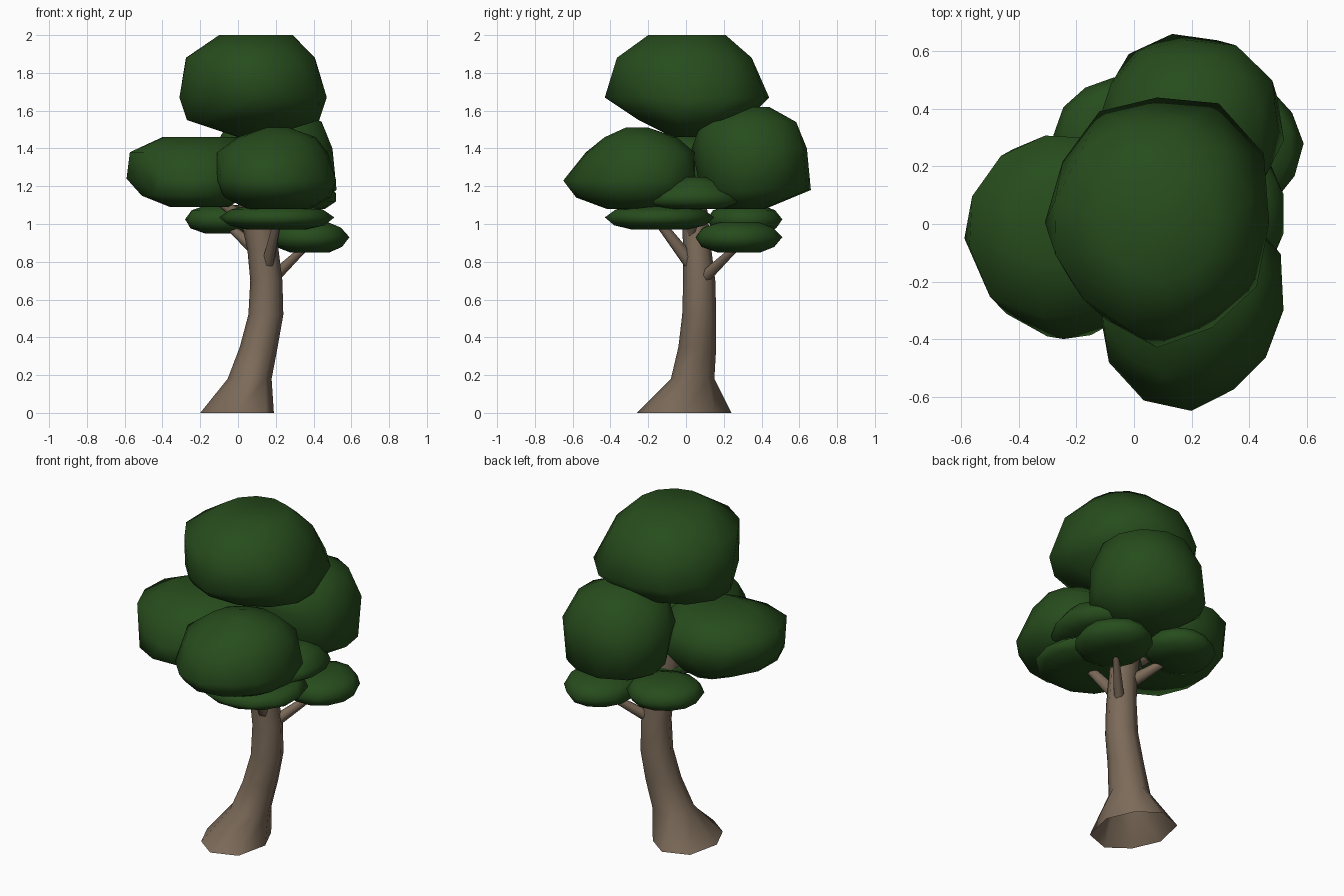
import bpy, bmesh
from math import cos, sin, pi, radians
from mathutils import Vector

cube = bpy.data.objects.get("Cube")
if cube:
    bpy.data.objects.remove(cube, do_unlink=True)


def material(name, rgb):
    mat = bpy.data.materials.new(name)
    mat.use_nodes = True
    mat.diffuse_color = (*rgb, 1)
    bsdf = next(n for n in mat.node_tree.nodes if n.type == "BSDF_PRINCIPLED")
    bsdf.inputs["Base Color"].default_value = (*rgb, 1)
    return mat


LEAF = material("leaf green", (0.02, 0.073, 0.012))
BARK = material("bark brown", (0.2, 0.145, 0.1))


def finish(name, bm, mat, angle):
    mesh = bpy.data.meshes.new(name)
    bm.to_mesh(mesh)
    bm.free()
    mesh.materials.append(mat)
    obj = bpy.data.objects.new(name, mesh)
    bpy.context.collection.objects.link(obj)
    bpy.ops.object.select_all(action="DESELECT")
    obj.select_set(True)
    bpy.context.view_layer.objects.active = obj
    bpy.ops.object.shade_smooth_by_angle(angle=radians(angle))


def ring(bm, sides, phase, z, x0, x1, y0, y1, skew=0, stretch=0):
    """Polygon filling a rectangle at height z.
    skew bulges it towards the +x +y corner, stretch along that diagonal."""
    angles = [2 * pi * (i + phase) / sides for i in range(sides)]
    sx = max(cos(a) for a in angles)
    sy = max(sin(a) for a in angles)
    verts = []
    for a in angles:
        f = 1 + skew * cos(a - pi / 4) * abs(sin(2 * a)) + stretch * sin(2 * a)
        verts.append(bm.verts.new((
            (x0 + x1) / 2 + (x1 - x0) / 2 * cos(a) / sx * f,
            (y0 + y1) / 2 + (y1 - y0) / 2 * sin(a) / sy * f, z)))
    return verts


def loft(bm, rings):
    """Tube through the rings, closed at its far end only."""
    for low, high in zip(rings, rings[1:]):
        for i in range(len(low)):
            j = (i + 1) % len(low)
            bm.faces.new((low[i], low[j], high[j], high[i]))
    bm.faces.new(rings[-1])


def foliage(name, levels):
    """Faceted clump: convex skin over staggered rings."""
    bm = bmesh.new()
    for i, level in enumerate(levels):
        ring(bm, 12, 0.5 * (i % 2), *level)
    bmesh.ops.convex_hull(bm, input=bm.verts[:])
    loose = [v for v in bm.verts if not v.link_faces]
    bmesh.ops.delete(bm, geom=loose, context="VERTS")
    bmesh.ops.recalc_face_normals(bm, faces=bm.faces)
    finish(name, bm, LEAF, 85)


def leaf_pad(name, x0, x1, y0, y1, z0, z1, skew=0, stretch=0):
    """Small flattened clump with a rounded edge."""
    cx, cy = (x0 + x1) / 2, (y0 + y1) / 2
    levels = []
    for height, size in ((0, 0.5), (0.18, 0.83), (0.5, 1), (0.82, 0.8), (1, 0.45)):
        rx, ry = (x1 - x0) / 2 * size, (y1 - y0) / 2 * size
        levels.append((z0 + (z1 - z0) * height,
                       cx - rx, cx + rx, cy - ry, cy + ry, skew, stretch))
    foliage(name, levels)


def branch(name, start, end, r0, r1):
    """Tapered six-sided limb."""
    start, end = Vector(start), Vector(end)
    turn = (end - start).to_track_quat("Z", "Y")
    bm = bmesh.new()
    rings = []
    for point, r in ((start, r0), (end, r1)):
        verts = ring(bm, 6, 0, 0, -r, r, -r, r)
        for v in verts:
            v.co = turn @ v.co + point
        rings.append(verts)
    loft(bm, rings)
    finish(name, bm, BARK, 70)


# Trunk: flared open foot and a gentle bend; rows are z, x0, x1, y0, y1
bm = bmesh.new()
loft(bm, [ring(bm, 8, 0, *row) for row in (
    (0, -.2, .19, -.26, .24, 0, -.1),
    (.18, -.055, .178, -.08, .15),
    (.35, .01, .21, -.04, .16),
    (.52, .055, .24, -.02, .16),
    (.7, .065, .235, -.015, .155),
    (.86, .05, .215, -.015, .135),
    (1, .02, .2, -.02, .12),
    (1.2, -.02, .17, -.03, .1))])
finish("trunk", bm, BARK, 60)

# Branches
branch("front_branch", (.16, .02, .8), (.21, -.15, 1.02), .034, .022)
branch("left_branch", (.18, .09, .71), (.37, .28, .89), .03, .015)
branch("back_branch", (.1, .07, .86), (-.07, .24, 1.01), .034, .016)
branch("side_branch", (.14, .03, .93), (.3, .04, 1.12), .034, .022)
branch("upper_branch", (.06, .03, 1), (-.12, 0, 1.14), .034, .022)

# Main foliage clumps
foliage("top_foliage", (
    (1.46, 0, .15, -.07, .07),
    (1.55, -.27, .43, -.25, .32),
    (1.67, -.31, .47, -.43, .44, .12),
    (1.88, -.28, .4, -.37, .34, .05),
    (2, -.1, .29, -.2, .21)))
foliage("front_foliage", (
    (1.08, .05, .38, -.42, -.1),
    (1.14, -.06, .48, -.57, 0, 0, .08),
    (1.23, -.12, .52, -.65, .05, .05, .09),
    (1.38, -.11, .46, -.53, .03, .06, .05),
    (1.46, 0, .41, -.43, -.05),
    (1.51, .15, .27, -.32, -.2)))
foliage("right_foliage", (
    (1.09, -.36, -.05, -.2, .18),
    (1.15, -.5, .05, -.38, .26, -.08),
    (1.24, -.59, .1, -.4, .3, .1),
    (1.38, -.55, .1, -.3, .32, -.16),
    (1.46, -.4, 0, -.15, .15, -.1)))
foliage("back_foliage", (
    (1.08, .05, .35, .2, .42),
    (1.18, -.08, .51, .09, .65, 0, -.08),
    (1.4, -.13, .5, .03, .64, .1),
    (1.54, -.05, .44, .08, .58, .03),
    (1.62, .1, .3, .28, .44)))

# Small flat clumps on the branches
leaf_pad("front_leaf_pad", -.1, .51, -.43, .15, .97, 1.1)
leaf_pad("left_leaf_pad", .17, .59, .05, .51, .85, 1.01, -.08)
leaf_pad("back_leaf_pad", -.28, .14, .11, .51, .95, 1.1, -.04, .05)
foliage("side_leaf_pad", (
    (1.08, .22, .46, -.12, .2),
    (1.12, .14, .52, -.22, .29),
    (1.16, .14, .52, -.2, .27),
    (1.22, .2, .47, -.1, .2),
    (1.25, .28, .42, -.02, .1)))
